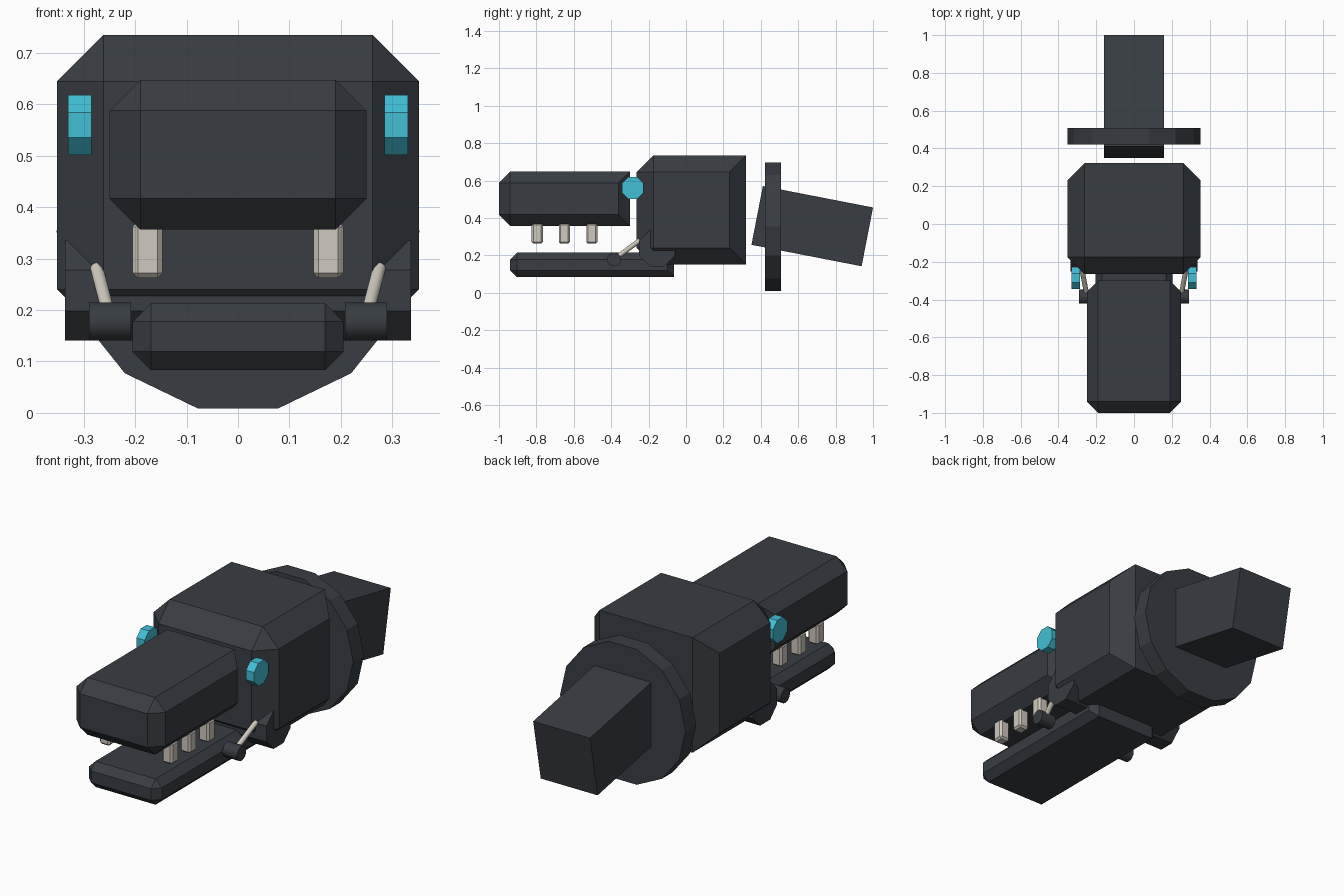
import bpy, bmesh, math
from mathutils import Vector, Matrix

if "Cube" in bpy.data.objects:
    bpy.data.objects.remove(bpy.data.objects["Cube"], do_unlink=True)


def material(name, rgb):
    m = bpy.data.materials.new(name)
    m.use_nodes = True
    m.diffuse_color = (*rgb, 1)
    m.node_tree.nodes["Principled BSDF"].inputs["Base Color"].default_value = (*rgb, 1)
    return m


DARK = material("charcoal metal", (0.04, 0.047, 0.056))
GLOW = material("cyan glow", (0.055, 0.52, 0.66))
BONE = material("bone", (0.63, 0.59, 0.52))


def finish(name, bm, mat):
    bmesh.ops.recalc_face_normals(bm, faces=bm.faces)
    mesh = bpy.data.meshes.new(name)
    bm.to_mesh(mesh)
    bm.free()
    mesh.materials.append(mat)
    obj = bpy.data.objects.new(name, mesh)
    bpy.context.collection.objects.link(obj)
    return obj


def box(name, low, high, mat, chamfer=0, sharp_back=False):
    """Box between two corners; sharp_back leaves the rear top and bottom edges square."""
    low, high = Vector(low), Vector(high)
    bm = bmesh.new()
    bmesh.ops.create_cube(bm, size=1)
    bmesh.ops.scale(bm, vec=high - low, verts=bm.verts)
    bmesh.ops.translate(bm, vec=(low + high) / 2, verts=bm.verts)
    if chamfer:
        def square(e):
            a, b = (v.co for v in e.verts)
            return sharp_back and abs(a.x - b.x) > 1e-4 and a.y > (low.y + high.y) / 2
        bmesh.ops.bevel(bm, geom=[e for e in bm.edges if not square(e)], offset=chamfer,
                        segments=1, profile=0.5, affect='EDGES')
    return finish(name, bm, mat)


def rod(name, start, end, radius, sides, mat, turn=0):
    """Prism between two points."""
    start, end = Vector(start), Vector(end)
    axis = end - start
    bm = bmesh.new()
    bmesh.ops.create_cone(bm, cap_ends=True, segments=sides, radius1=radius, radius2=radius,
                          depth=axis.length, matrix=Matrix.Rotation(turn, 4, 'Z'))
    place = Matrix.Translation((start + end) / 2) @ axis.to_track_quat('Z', 'Y').to_matrix().to_4x4()
    bmesh.ops.transform(bm, matrix=place, verts=bm.verts)
    return finish(name, bm, mat)


def smooth(obj):
    bpy.ops.object.select_all(action='DESELECT')
    obj.select_set(True)
    bpy.context.view_layer.objects.active = obj
    bpy.ops.object.shade_smooth_by_angle(angle=math.radians(35))


# Head blocks
box("skull", (-0.352, -0.265, 0.15), (0.352, 0.322, 0.735), DARK, 0.09, True)
box("snout", (-0.25, -1.0, 0.357), (0.25, -0.3, 0.648), DARK, 0.06, True)
box("lower_jaw", (-0.205, -0.94, 0.083), (0.205, -0.063, 0.214), DARK, 0.036, True)

# Hinge bar through the skull, an octagon with flat top and bottom
EIGHTH = math.pi / 8
rod("jaw_hinge", (-0.337, -0.155, 0.238), (0.337, -0.155, 0.238), 0.105, 8, DARK, EIGHTH)

# Collar disc and tilted neck
rod("collar", (0, 0.422, 0.353), (0, 0.508, 0.353), 0.353, 14, DARK, math.pi / 2)
neck = box("neck", (-0.16, -0.3, -0.16), (0.16, 0.3, 0.16), DARK)
neck.location = (0, 0.675, 0.356)
neck.rotation_euler.x = math.radians(-11)

# Mirrored details
for side, s in (("left", 1), ("right", -1)):
    rod(side + "_eye", (s * 0.285, -0.285, 0.56), (s * 0.331, -0.285, 0.56), 0.063, 8, GLOW, EIGHTH)
    smooth(rod(side + "_piston_pivot", (s * 0.208, -0.385, 0.178), (s * 0.29, -0.385, 0.178),
               0.037, 16, DARK))
    smooth(rod(side + "_piston_rod", (s * 0.248, -0.385, 0.178), (s * 0.275, -0.245, 0.282),
               0.013, 12, BONE))
    for i, y in enumerate((-0.795, -0.65, -0.503)):
        box(f"{side}_tooth_{i + 1}", (s * 0.176 - 0.029, y - 0.03, 0.262),
            (s * 0.176 + 0.029, y + 0.03, 0.372), BONE, 0.01)
